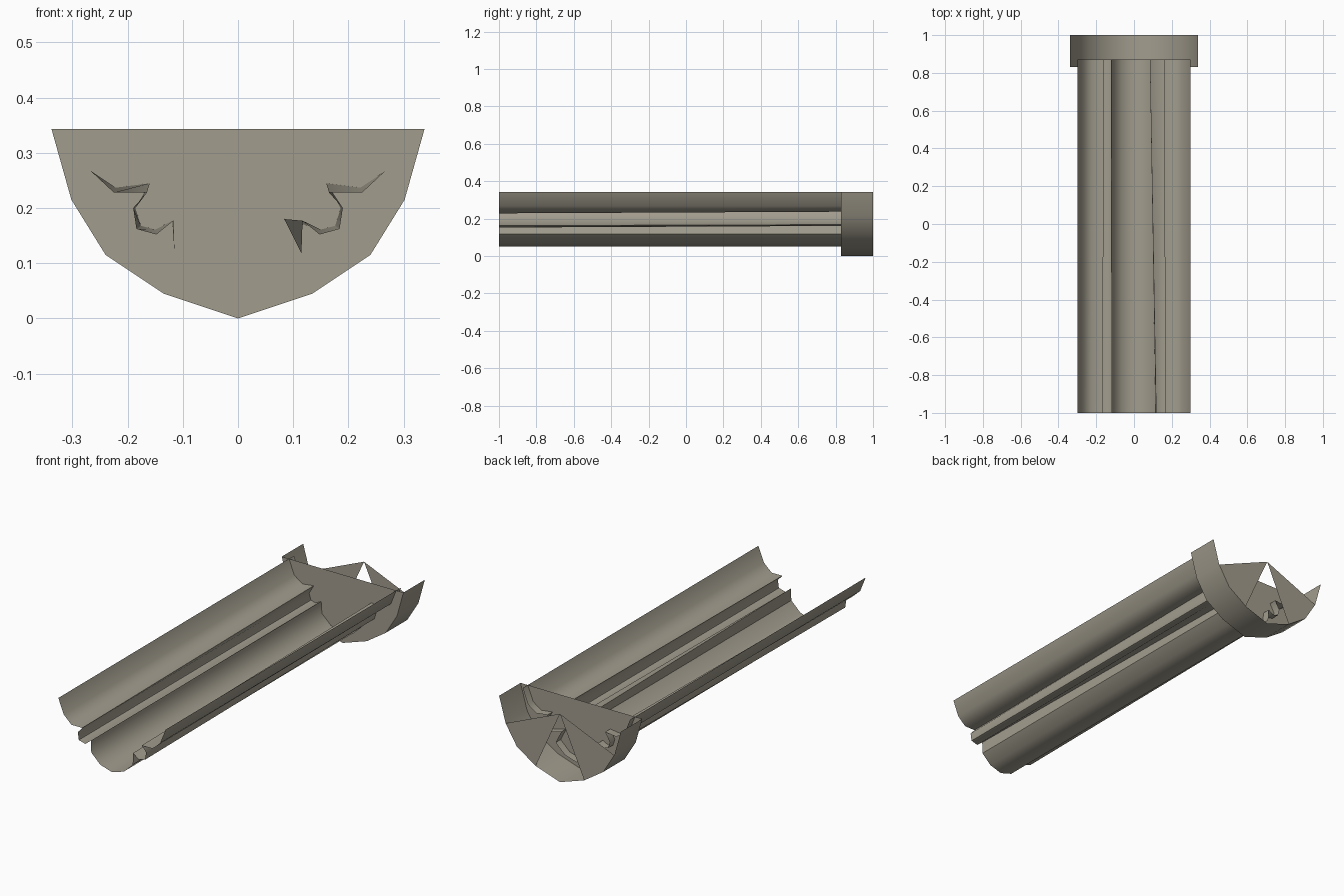
import bpy, math

if "Cube" in bpy.data.objects:
    bpy.data.objects.remove(bpy.data.objects["Cube"])

mat = bpy.data.materials.new("weathered_grey")
mat.diffuse_color = (0.36, 0.335, 0.27, 1)
mat.use_nodes = True
mat.node_tree.nodes["Principled BSDF"].inputs["Base Color"].default_value = mat.diffuse_color


def make(name, verts, faces, smooth=None):
    me = bpy.data.meshes.new(name)
    me.from_pydata(verts, [], faces)
    me.materials.append(mat)
    ob = bpy.data.objects.new(name, me)
    bpy.context.collection.objects.link(ob)
    if smooth:
        bpy.ops.object.select_all(action='DESELECT')
        ob.select_set(True)
        bpy.context.view_layer.objects.active = ob
        bpy.ops.object.shade_smooth_by_angle(angle=math.radians(smooth))
    return ob


def loft(name, a, ya, b, yb, smooth):
    # ruled sheet between two matching open profiles in x, z
    n = len(a)
    verts = [(x, ya, z) for x, z in a] + [(x, yb, z) for x, z in b]
    return make(name, verts, [(i, i + 1, n + i + 1, n + i) for i in range(n - 1)], smooth)


def mirror(p):
    return [(-x, z) for x, z in reversed(p)]


# trough: flared rim, rolled fold and central bowl, slightly tapered along y
rim_front = [(-.298, .343), (-.268, .268), (-.225, .228), (-.165, .228),
             (-.19, .2), (-.184, .162), (-.148, .152), (-.117, .177)]
rim_back = [(-.298, .343), (-.268, .268), (-.222, .237), (-.16, .245),
            (-.186, .2), (-.176, .168), (-.15, .161), (-.119, .177)]
bowl = [(-.115, .118), (-.065, .07), (0, .05), (.065, .07), (.115, .118)]
right_back = mirror(rim_back)
right_back[0] = (.084, .18)
front = rim_front + bowl + mirror(rim_front)
back = rim_back + bowl + right_back
loft("trough", front, -1, back, .87, 50)

# half-round collar
half = [(-.338, .343), (-.302, .215), (-.24, .115), (-.135, .045)]
arc = half + [(0, 0)] + mirror(half)
loft("end_collar", arc, .83, arc, 1, 40)

# closing plate across the trough
make("end_plate", [(x, .83, z) for x, z in arc], [tuple(range(len(arc)))])

# partial fan on the outer end: side wedges only
fan = [(x, 1, z) for x, z in arc] + [(0, 1, .343)]
c = len(arc)
make("end_fan", fan, [(c, i, i + 1) for i in (1, 2, 5, 6)])
